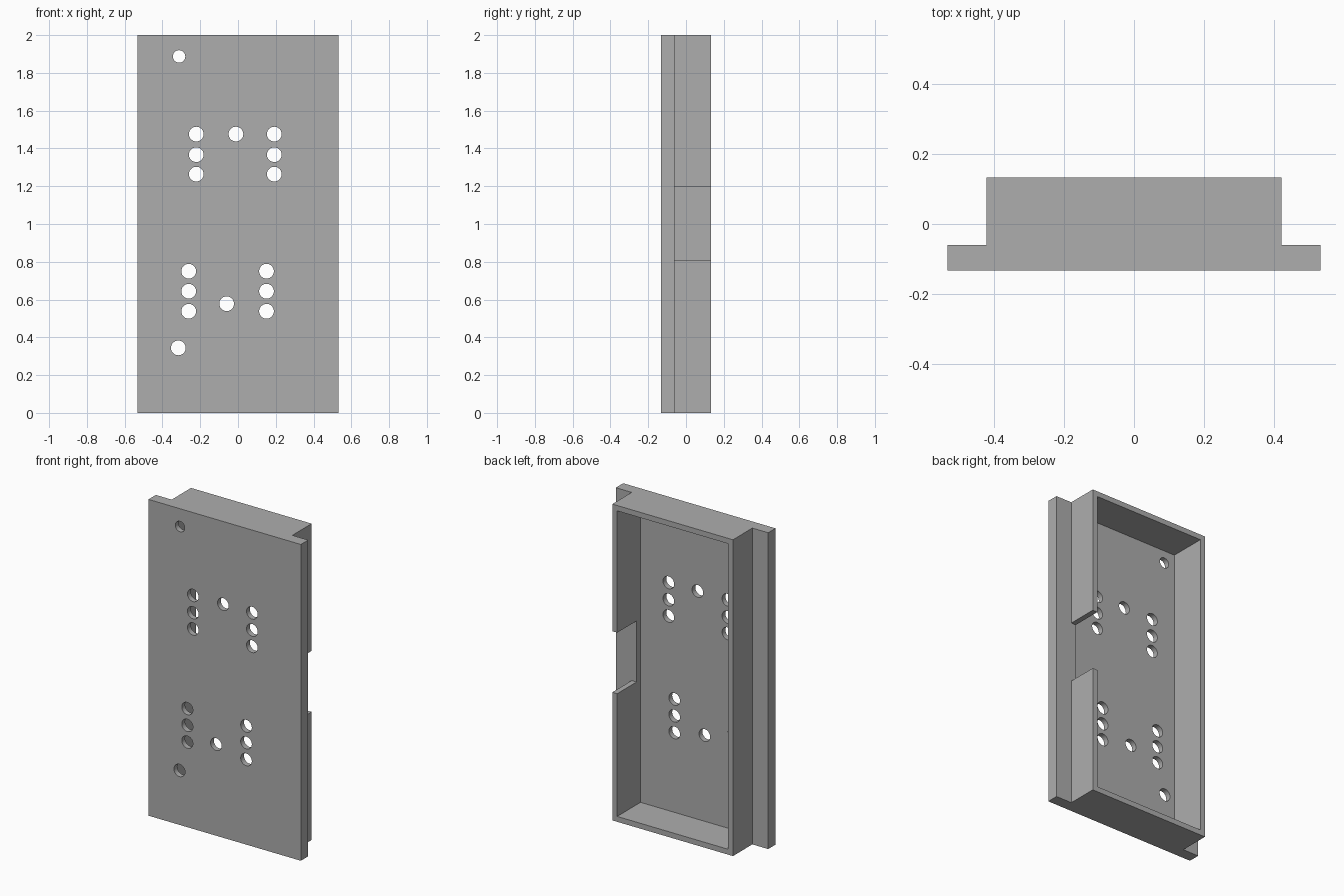
import bpy, bmesh
from mathutils import Matrix, Vector

cube = bpy.data.objects.get("Cube")
if cube:
    bpy.data.objects.remove(cube, do_unlink=True)

# Main dimensions
HALF_W, HALF_D, HEIGHT = 0.533, 0.1335, 2.0
TRAY_W = 0.422          # half width of the raised tray
FLANGE_Y = -0.06        # back face of the side flanges
FLOOR_Y = -0.10         # floor of the hollow
WALL = 0.034

grey = bpy.data.materials.new("plain grey")
grey.use_nodes = True
colour = (0.42, 0.42, 0.42, 1)
grey.diffuse_color = colour
grey.node_tree.nodes["Principled BSDF"].inputs["Base Color"].default_value = colour


def make_object(name, bm):
    bmesh.ops.recalc_face_normals(bm, faces=bm.faces)
    mesh = bpy.data.meshes.new(name)
    bm.to_mesh(mesh)
    bm.free()
    mesh.materials.append(grey)
    obj = bpy.data.objects.new(name, mesh)
    bpy.context.collection.objects.link(obj)
    return obj


def box(name, low, high):
    bm = bmesh.new()
    low, high = Vector(low), Vector(high)
    size = Matrix.Diagonal((*(high - low), 1))
    bmesh.ops.create_cube(bm, size=1, matrix=Matrix.Translation((low + high) / 2) @ size)
    return make_object(name, bm)


# Stepped outline extruded upward: wide front plate with a narrower tray behind
right_side = [(HALF_W, -HALF_D), (HALF_W, FLANGE_Y), (TRAY_W, FLANGE_Y), (TRAY_W, HALF_D)]
outline = right_side + [(-x, y) for x, y in reversed(right_side)]
bm = bmesh.new()
base = bm.faces.new([bm.verts.new((x, y, 0)) for x, y in outline])
top = bmesh.ops.extrude_face_region(bm, geom=[base])["geom"]
bmesh.ops.translate(bm, vec=(0, 0, HEIGHT), verts=[v for v in top if isinstance(v, bmesh.types.BMVert)])
panel = make_object("panel_housing", bm)

# Hollow open to the back, and the gap in the left wall
hollow = box("hollow_cutter", (WALL - TRAY_W, FLOOR_Y, WALL), (TRAY_W - WALL, 0.2, HEIGHT - WALL))
gap = box("side_gap_cutter", (TRAY_W - 2 * WALL, FLANGE_Y, 0.81), (TRAY_W + 0.02, 0.2, 1.196))

# Round holes through the front plate: (x, z, radius)
R = 0.039
holes = [(-0.312, 1.887, 0.033), (-0.316, 0.344, R), (-0.011, 1.476, R), (-0.06, 0.578, R)]
for columns, rows in (((-0.221, 0.192), (1.476, 1.367, 1.264)),
                      ((-0.261, 0.151), (0.75, 0.644, 0.538))):
    holes += [(x, z, R) for x in columns for z in rows]
bm = bmesh.new()
for x, z, r in holes:
    place = Matrix.Translation((x, (FLOOR_Y - HALF_D) / 2, z)) @ Matrix.Rotation(1.5707963, 4, "X")
    bmesh.ops.create_cone(bm, cap_ends=True, segments=40, radius1=r, radius2=r, depth=0.1, matrix=place)
hole_cutter = make_object("hole_cutter", bm)

# Cut everything out of the panel
cutters = [hollow, gap, hole_cutter]
for cutter in cutters:
    mod = panel.modifiers.new(cutter.name, "BOOLEAN")
    mod.operation = "DIFFERENCE"
    mod.solver = "EXACT"
    mod.object = cutter
    cutter.hide_render = True
bpy.context.view_layer.update()
depsgraph = bpy.context.evaluated_depsgraph_get()
finished = bpy.data.meshes.new_from_object(panel.evaluated_get(depsgraph))
panel.modifiers.clear()
panel.data = finished
finished.materials.clear()
finished.materials.append(grey)
for cutter in cutters:
    bpy.data.objects.remove(cutter, do_unlink=True)

# Smooth hole walls, sharp edges elsewhere
bpy.ops.object.select_all(action="DESELECT")
panel.select_set(True)
bpy.context.view_layer.objects.active = panel
bpy.ops.object.shade_smooth_by_angle()
